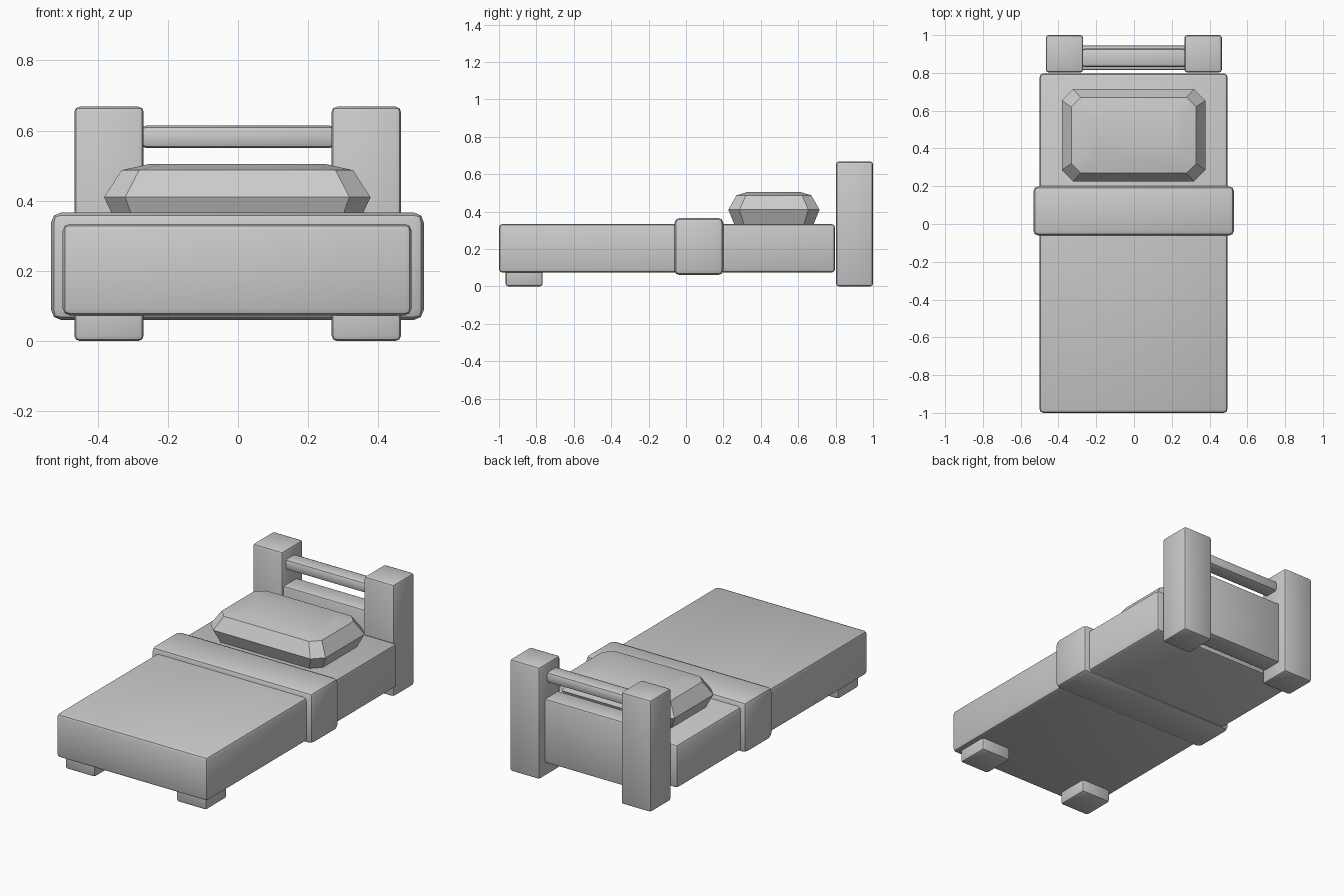
import bpy, bmesh, math

if "Cube" in bpy.data.objects:
    bpy.data.objects.remove(bpy.data.objects["Cube"])


def smooth(ob, angle=35):
    bpy.ops.object.select_all(action='DESELECT')
    ob.select_set(True)
    bpy.context.view_layer.objects.active = ob
    bpy.ops.object.shade_smooth_by_angle(angle=math.radians(angle))


def add_object(name, bm):
    bmesh.ops.recalc_face_normals(bm, faces=bm.faces)
    me = bpy.data.meshes.new(name)
    bm.to_mesh(me)
    bm.free()
    ob = bpy.data.objects.new(name, me)
    bpy.context.collection.objects.link(ob)
    smooth(ob)
    return ob


def box(name, x, y, z, bevel, segments=2):
    """Rounded box from (min, max) ranges."""
    bm = bmesh.new()
    bmesh.ops.create_cube(bm, size=1)
    for v in bm.verts:
        for i, (lo, hi) in enumerate((x, y, z)):
            v.co[i] = lo if v.co[i] < 0 else hi
    bmesh.ops.bevel(bm, geom=bm.edges[:], offset=bevel, segments=segments,
                    profile=0.5, affect='EDGES')
    return add_object(name, bm)


# mattress and the folded blanket band around it
box("mattress", (-0.5, 0.495), (-1.0, 0.797), (0.073, 0.334), 0.02)
box("blanket_band", (-0.533, 0.53), (-0.062, 0.2), (0.06, 0.366), 0.028)

# headboard posts and front feet
for side, xr in (("left", (-0.467, -0.269)), ("right", (0.267, 0.465))):
    box(side + "_post", xr, (0.802, 1.0), (0.0, 0.668), 0.015)
    box(side + "_foot", xr, (-0.965, -0.766), (0.0, 0.15), 0.015)

# headboard panel and top rail
box("headboard_panel", (-0.28, 0.28), (0.815, 0.945), (0.08, 0.462), 0.012)
box("headboard_rail", (-0.28, 0.28), (0.832, 0.928), (0.55, 0.614), 0.018)

# pillow: stacked chamfered rectangles, widest at mid height
bm = bmesh.new()
rings = []
for z, hx, hy, c in ((0.315, 0.335, 0.205, 0.05), (0.41, 0.38, 0.244, 0.06),
                     (0.487, 0.33, 0.2, 0.05), (0.505, 0.25, 0.14, 0.04)):
    pts = [(hx, hy - c), (hx - c, hy), (c - hx, hy), (-hx, hy - c),
           (-hx, c - hy), (c - hx, -hy), (hx - c, -hy), (hx, c - hy)]
    rings.append([bm.verts.new((px - 0.002, py + 0.47, z)) for px, py in pts])
for a, b in zip(rings, rings[1:]):
    for i in range(8):
        j = (i + 1) % 8
        bm.faces.new((a[i], a[j], b[j], b[i]))
bm.faces.new(rings[0][::-1])
bm.faces.new(rings[-1])
add_object("pillow", bm)
